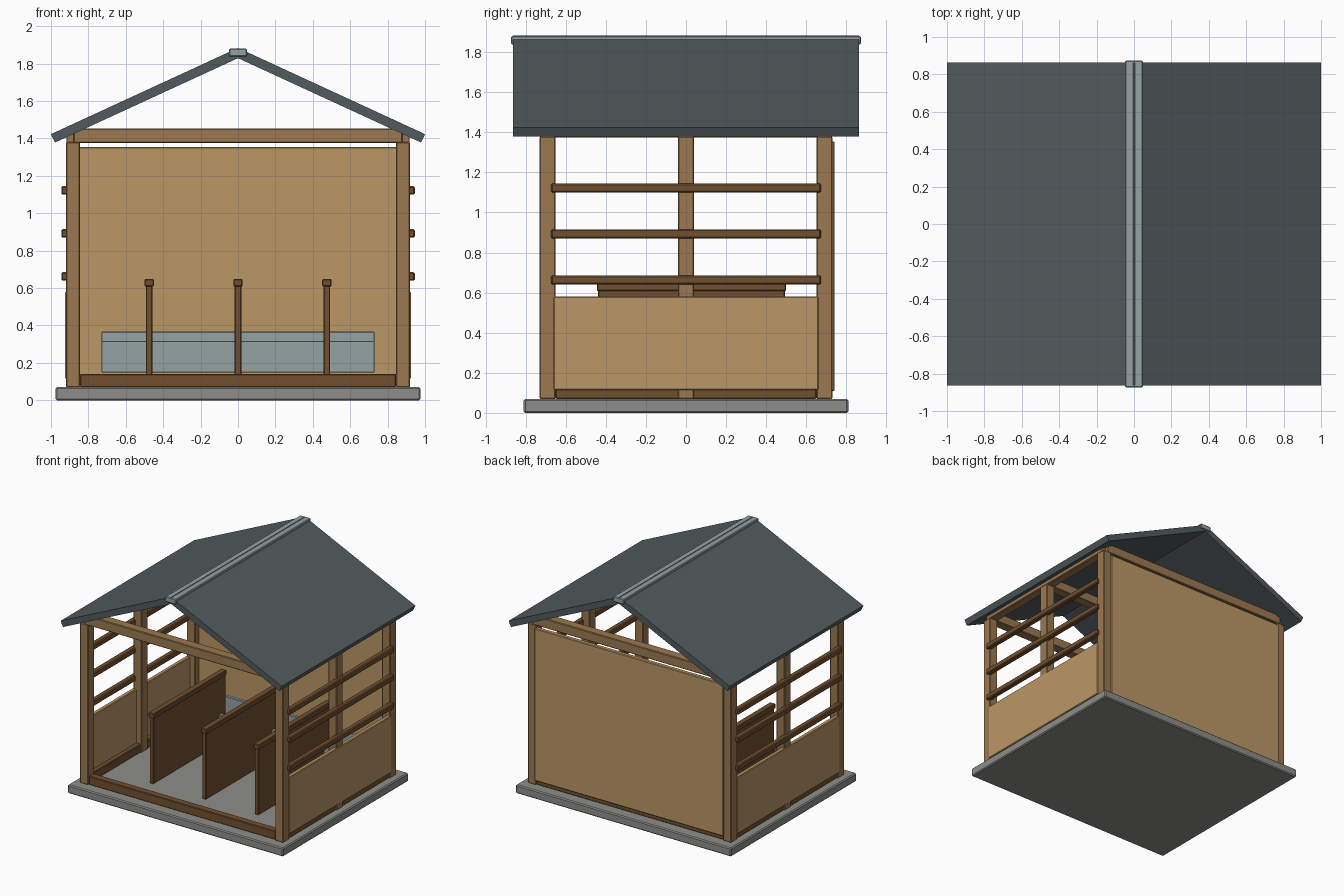
import bpy
import bmesh

if "Cube" in bpy.data.objects:
    bpy.data.objects.remove(bpy.data.objects["Cube"])


def mat(name, r, g, b):
    m = bpy.data.materials.new(name)
    m.diffuse_color = (r, g, b, 1)
    m.use_nodes = True
    m.node_tree.nodes["Principled BSDF"].inputs["Base Color"].default_value = m.diffuse_color
    return m


TIMBER = mat("timber", .33, .19, .08)
BOARD = mat("board", .50, .31, .13)
DARK = mat("dark_wood", .17, .08, .03)
SLATE = mat("slate", .085, .105, .112)
METAL = mat("metal", .30, .36, .37)
STONE = mat("stone", .27, .27, .25)


def finish(name, bm, m):
    bmesh.ops.recalc_face_normals(bm, faces=bm.faces)
    me = bpy.data.meshes.new(name)
    bm.to_mesh(me)
    bm.free()
    me.materials.append(m)
    ob = bpy.data.objects.new(name, me)
    bpy.context.collection.objects.link(ob)
    return ob


def box(name, x, y, z, m, bevel=.005):
    """Bevelled box from (min, max) ranges."""
    bm = bmesh.new()
    bmesh.ops.create_cube(bm, size=1)
    for v in bm.verts:
        v.co = [(a + b) / 2 + c * (b - a) for (a, b), c in zip((x, y, z), v.co)]
    ob = finish(name, bm, m)
    if bevel:
        mod = ob.modifiers.new("bevel", 'BEVEL')
        mod.width = bevel
        mod.segments = 1
    return ob


def side(s, a, b):
    """Range a..b mirrored to the left when s is -1."""
    return (a, b) if s > 0 else (-b, -a)


# Floor slab
box("floor_slab", (-.975, .975), (-.81, .81), (0, .07), STONE, .008)

# Left and right sides: posts, sill, top plate, lower panel and rails
for s, tag in ((-1, "left"), (1, "right")):
    for y, pos in ((-.69, "front"), (0, "middle"), (.69, "back")):
        box(f"{tag}_{pos}_post", side(s, .845, .92), (y - .04, y + .04), (.07, 1.38), TIMBER)
    box(f"{tag}_sill", side(s, .853, .912), (-.65, .65), (.07, .14), DARK)
    box(f"{tag}_top_plate", side(s, .845, .918), (-.70, .70), (1.375, 1.45), TIMBER)
    box(f"{tag}_lower_panel", side(s, .89, .925), (-.66, .66), (.115, .58), BOARD)
    for i, z in enumerate((.663, .893, 1.122)):
        box(f"{tag}_rail_{i + 1}", side(s, .90, .945), (-.673, .673), (z - .023, z + .023), DARK, .007)

# Front and back sills, tie beams, back wall
for s, tag in ((-1, "front"), (1, "back")):
    box(f"{tag}_sill", (-.845, .845), side(s, .66, .72), (.07, .14), DARK)
for y, pos in ((-.69, "front"), (0, "middle"), (.69, "back")):
    box(f"{pos}_tie_beam", (-.88, .88), (y - .04, y + .04), (1.375, 1.453), TIMBER)
box("back_wall", (-.853, .853), (.705, .742), (.11, 1.355), BOARD)

# Stall partitions with cap rails
for i, x in enumerate((-.475, 0, .475)):
    box(f"partition_{i + 1}", (x - .018, x + .018), (-.44, .495), (.07, .615), DARK)
    box(f"partition_cap_{i + 1}", (x - .025, x + .025), (-.445, .50), (.608, .648), DARK)

# Open feed trough with a taller back
box("trough_floor", (-.73, .73), (.41, .64), (.148, .18), METAL, .004)
box("trough_front", (-.73, .73), (.41, .44), (.15, .317), METAL, .004)
box("trough_back", (-.73, .73), (.61, .64), (.15, .367), METAL, .004)
for s, tag in ((-1, "left"), (1, "right")):
    box(f"trough_{tag}_end", side(s, .70, .728), (.415, .635), (.15, .315), METAL, .004)

# Gable roof: one chevron profile pulled along y
profile = [(-1, 1.423), (0, 1.884), (1, 1.423), (.979, 1.378), (0, 1.829), (-.979, 1.378)]
bm = bmesh.new()
rings = [[bm.verts.new((x, y, z)) for x, z in profile] for y in (-.863, .863)]
for ring in rings:
    bm.faces.new([ring[i] for i in (0, 1, 4, 5)])
    bm.faces.new([ring[i] for i in (1, 2, 3, 4)])
for i in range(6):
    j = (i + 1) % 6
    bm.faces.new((rings[0][i], rings[0][j], rings[1][j], rings[1][i]))
finish("roof", bm, SLATE)

# Ridge cap, the roof peak just showing through
box("ridge_cap", (-.048, .048), (-.873, .873), (1.838, 1.88), METAL)
